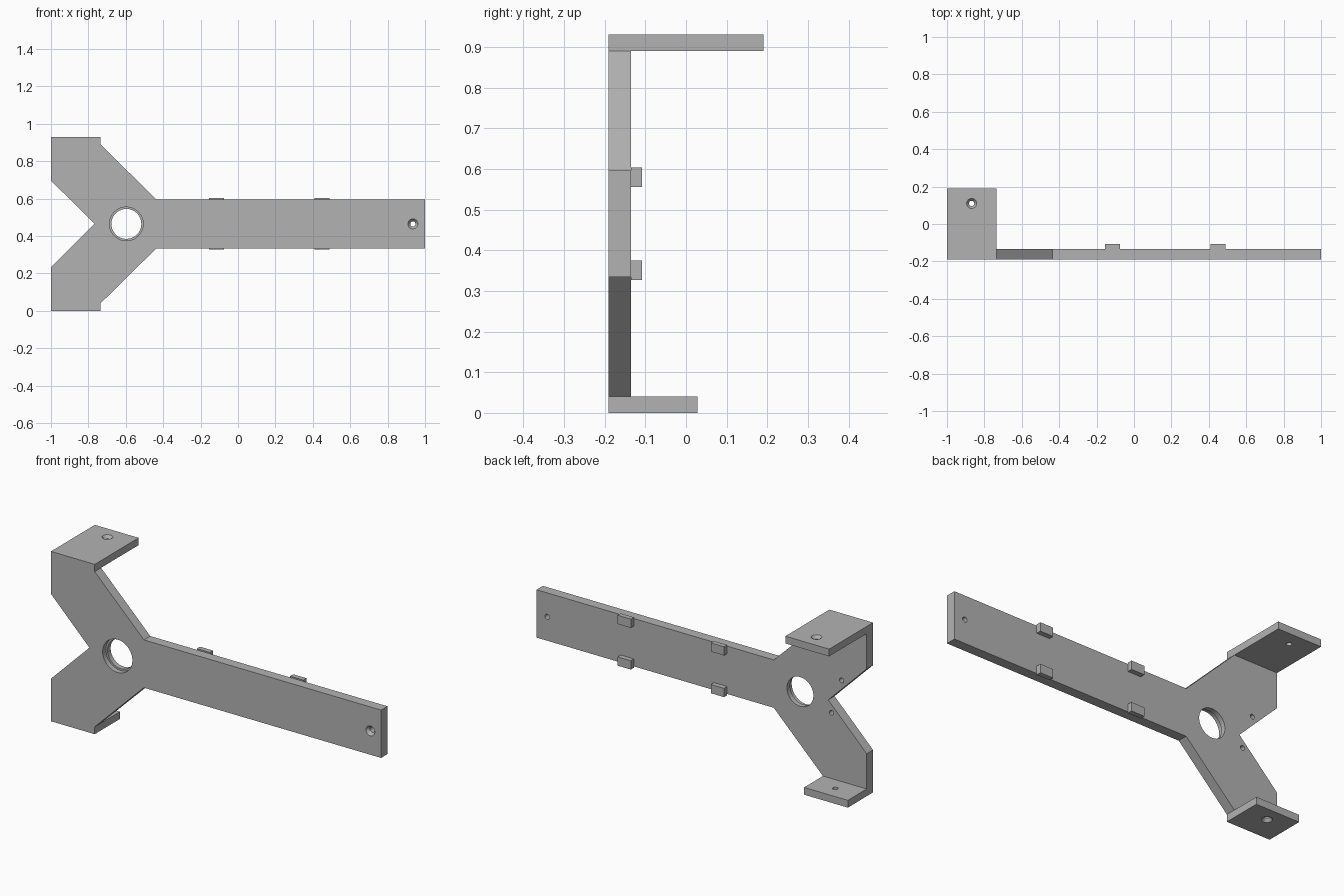
import bpy, bmesh
from math import cos, sin, pi
from mathutils import Matrix, Vector

cube = bpy.data.objects.get("Cube")
if cube:
    bpy.data.objects.remove(cube, do_unlink=True)

grey = bpy.data.materials.new("plain grey")
grey.use_nodes = True
COLOR = (0.45, 0.45, 0.45, 1)
grey.diffuse_color = COLOR
grey.node_tree.nodes["Principled BSDF"].inputs["Base Color"].default_value = COLOR

FRONT, BACK = -0.19, -0.135      # faces of the main plate
MID, TOP = 0.465, 0.93           # symmetry height, full height
LEFT, ARM = -1.0, -0.735         # sides of the flanges
HALF = 0.131                     # half height of the beam


def make_object(name, bm):
    bmesh.ops.recalc_face_normals(bm, faces=bm.faces)
    mesh = bpy.data.meshes.new(name)
    bm.to_mesh(mesh)
    bm.free()
    mesh.materials.append(grey)
    obj = bpy.data.objects.new(name, mesh)
    bpy.context.collection.objects.link(obj)
    return obj


def box(name, low, high):
    low, high = Vector(low), Vector(high)
    bm = bmesh.new()
    bmesh.ops.create_cube(bm, size=1)
    bmesh.ops.scale(bm, vec=high - low, verts=bm.verts)
    bmesh.ops.translate(bm, vec=(low + high) / 2, verts=bm.verts)
    return make_object(name, bm)


def drill(target, origin, direction, profile, sides=32):
    """Cut a turned hole; profile is (radius, depth) along the direction."""
    turn = Vector((0, 0, 1)).rotation_difference(Vector(direction)).to_matrix().to_4x4()
    place = Matrix.Translation(origin) @ turn
    bm = bmesh.new()
    rings = [[bm.verts.new(place @ Vector((r * cos(2 * pi * i / sides),
                                           r * sin(2 * pi * i / sides), d)))
              for i in range(sides)] for r, d in profile]
    for a, b in zip(rings, rings[1:]):
        for i in range(sides):
            j = (i + 1) % sides
            bm.faces.new((a[i], a[j], b[j], b[i]))
    bm.faces.new(rings[0])
    bm.faces.new(rings[-1])
    cutter = make_object("hole_cutter", bm)
    mod = target.modifiers.new("hole", "BOOLEAN")
    mod.operation = "DIFFERENCE"
    mod.solver = "EXACT"
    mod.object = cutter
    bpy.ops.object.select_all(action="DESELECT")
    bpy.context.view_layer.objects.active = target
    target.select_set(True)
    bpy.ops.object.modifier_apply(modifier=mod.name)
    bpy.data.objects.remove(cutter, do_unlink=True)


# Forked main plate: lower outline mirrored about the middle height
lower = [(LEFT, 0.233), (LEFT, 0), (ARM, 0), (ARM, 0.04), (-0.437, MID - HALF), (1, MID - HALF)]
outline = lower + [(x, TOP - z) for x, z in reversed(lower)] + [(-0.767, MID)]
bm = bmesh.new()
face = bm.faces.new([bm.verts.new((x, FRONT, z)) for x, z in outline])
extruded = bmesh.ops.extrude_face_region(bm, geom=[face])["geom"]
bmesh.ops.translate(bm, vec=(0, BACK - FRONT, 0),
                    verts=[v for v in extruded if isinstance(v, bmesh.types.BMVert)])
plate = make_object("forked_plate", bm)

# Flanges folded back from the two fork ends
top_flange = box("top_flange", (LEFT, BACK, 0.89), (ARM, 0.19, TOP))
bottom_flange = box("bottom_flange", (LEFT, BACK, 0), (ARM, 0.028, 0.04))

# Holes: stepped bore, countersunk screw holes, blind pin holes
bore = [(0.09, -0.02), (0.09, 0.028), (0.08, 0.028), (0.08, 0.1)]
screw = [(0.027, -0.02), (0.027, 0), (0.014, 0.016), (0.014, 0.1)]
pin = [(0.013, -0.02), (0.013, 0.035)]
drill(plate, (-0.597, FRONT, MID), (0, 1, 0), bore, 64)
drill(plate, (0.935, FRONT, MID), (0, 1, 0), screw)
for x, z in ((-0.848, 0.594), (-0.787, 0.40)):
    drill(plate, (x, BACK, z), (0, -1, 0), pin)
drill(top_flange, (-0.868, 0.11, TOP), (0, 0, -1), screw)
drill(bottom_flange, (-0.868, -0.052, 0), (0, 0, 1), screw)

# Small clip tabs along both edges of the beam
for end, x in (("inner", -0.115), ("outer", 0.45)):
    for level, z in (("lower", 0.351), ("upper", TOP - 0.351)):
        box(f"{level}_{end}_tab", (x - 0.04, BACK, z - 0.024), (x + 0.04, -0.108, z + 0.024))

# Smooth the round walls, keep the corners sharp
bpy.ops.object.select_all(action="DESELECT")
for obj in (plate, top_flange, bottom_flange):
    obj.select_set(True)
bpy.context.view_layer.objects.active = plate
bpy.ops.object.shade_smooth_by_angle(angle=pi / 6)
